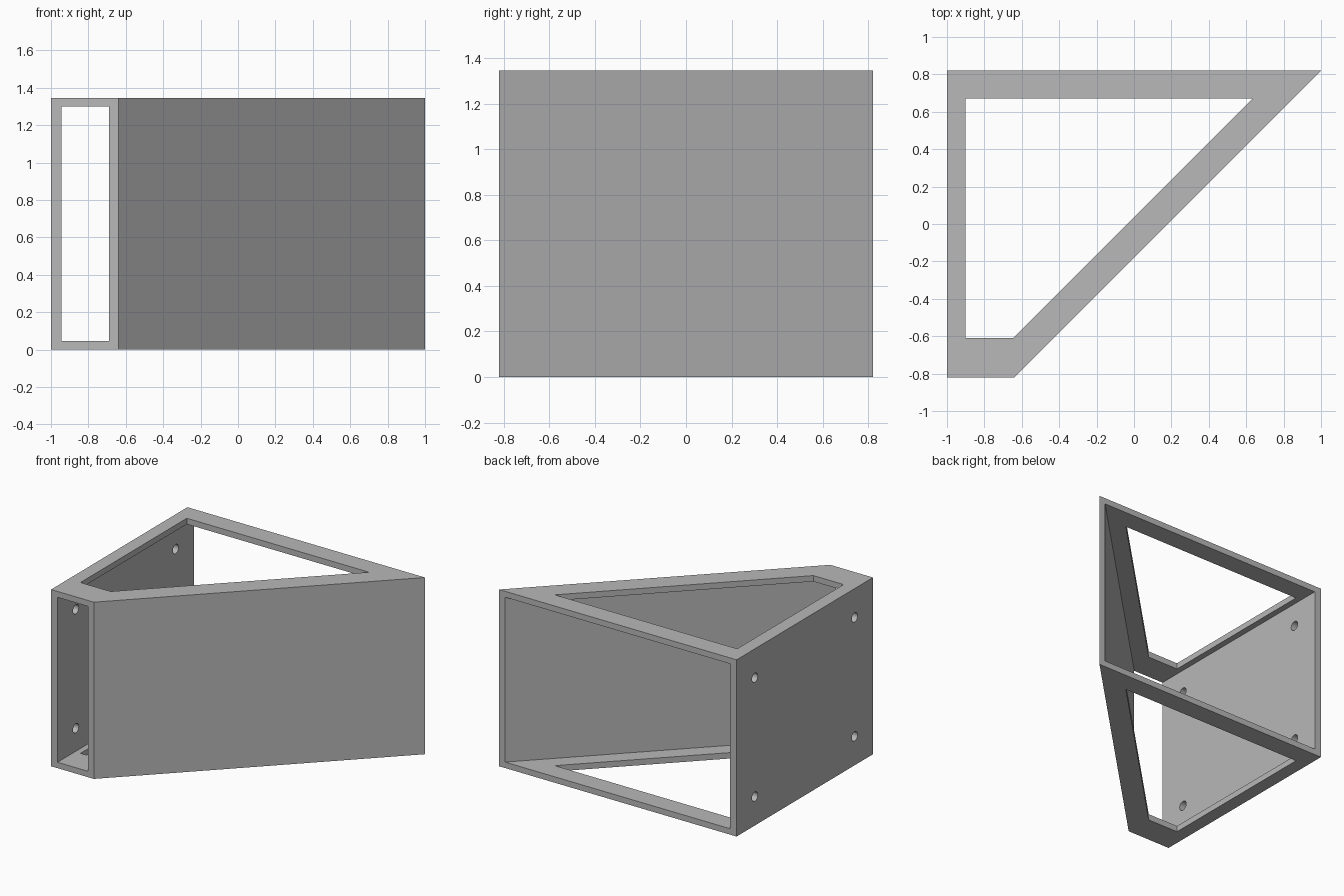
import bpy
import bmesh
from math import pi

cube = bpy.data.objects.get("Cube")
if cube:
    bpy.data.objects.remove(cube, do_unlink=True)

HEIGHT = 1.345
WALL = 0.045
DEPTH = 0.82

grey = bpy.data.materials.new("plain_grey")
grey.use_nodes = True
grey.diffuse_color = (0.48, 0.48, 0.48, 1)
grey.node_tree.nodes["Principled BSDF"].inputs["Base Color"].default_value = grey.diffuse_color


def prism(name, outline, bottom, top):
    """Extrude a plan outline upward into a solid."""
    bm = bmesh.new()
    base = bm.faces.new([bm.verts.new((x, y, bottom)) for x, y in outline])
    grown = bmesh.ops.extrude_face_region(bm, geom=[base])["geom"]
    verts = [v for v in grown if isinstance(v, bmesh.types.BMVert)]
    bmesh.ops.translate(bm, verts=verts, vec=(0, 0, top - bottom))
    bmesh.ops.recalc_face_normals(bm, faces=bm.faces)
    mesh = bpy.data.meshes.new(name)
    bm.to_mesh(mesh)
    bm.free()
    mesh.materials.append(grey)
    obj = bpy.data.objects.new(name, mesh)
    bpy.context.collection.objects.link(obj)
    return obj


def cut(target, cutter):
    """Subtract the cutter from the target and discard it."""
    cutter.hide_render = True
    mod = target.modifiers.new("cut", "BOOLEAN")
    mod.operation = "DIFFERENCE"
    mod.solver = "EXACT"
    mod.object = cutter
    bpy.context.view_layer.objects.active = target
    bpy.ops.object.modifier_apply(modifier=mod.name)
    bpy.data.objects.remove(cutter, do_unlink=True)


# Wedge-shaped housing
housing = prism("wedge_housing",
                [(-1, -DEPTH), (-0.64, -DEPTH), (1, DEPTH), (-1, DEPTH)], 0, HEIGHT)

# Channel open at the front and back
cut(housing, prism("channel_cutter",
                   [(-0.945, -0.9), (-0.77, -0.9), (1.03, 0.9), (-0.945, 0.9)],
                   WALL, HEIGHT - WALL))

# Windows through the top and bottom plates
cut(housing, prism("window_cutter",
                   [(-0.9, -0.61), (-0.645, -0.61), (0.635, 0.67), (-0.9, 0.67)],
                   -0.1, HEIGHT + 0.1))

# Four screw holes through the straight side wall
for y in (-0.6, 0.6):
    for z in (0.22, HEIGHT - 0.22):
        bpy.ops.mesh.primitive_cylinder_add(vertices=32, radius=0.035, depth=0.2,
                                            location=(-0.97, y, z), rotation=(0, pi / 2, 0))
        drill = bpy.context.object
        drill.data.materials.append(grey)
        cut(housing, drill)

# Smooth hole walls, sharp housing edges
bpy.ops.object.select_all(action="DESELECT")
housing.select_set(True)
bpy.context.view_layer.objects.active = housing
bpy.ops.object.shade_smooth_by_angle()
